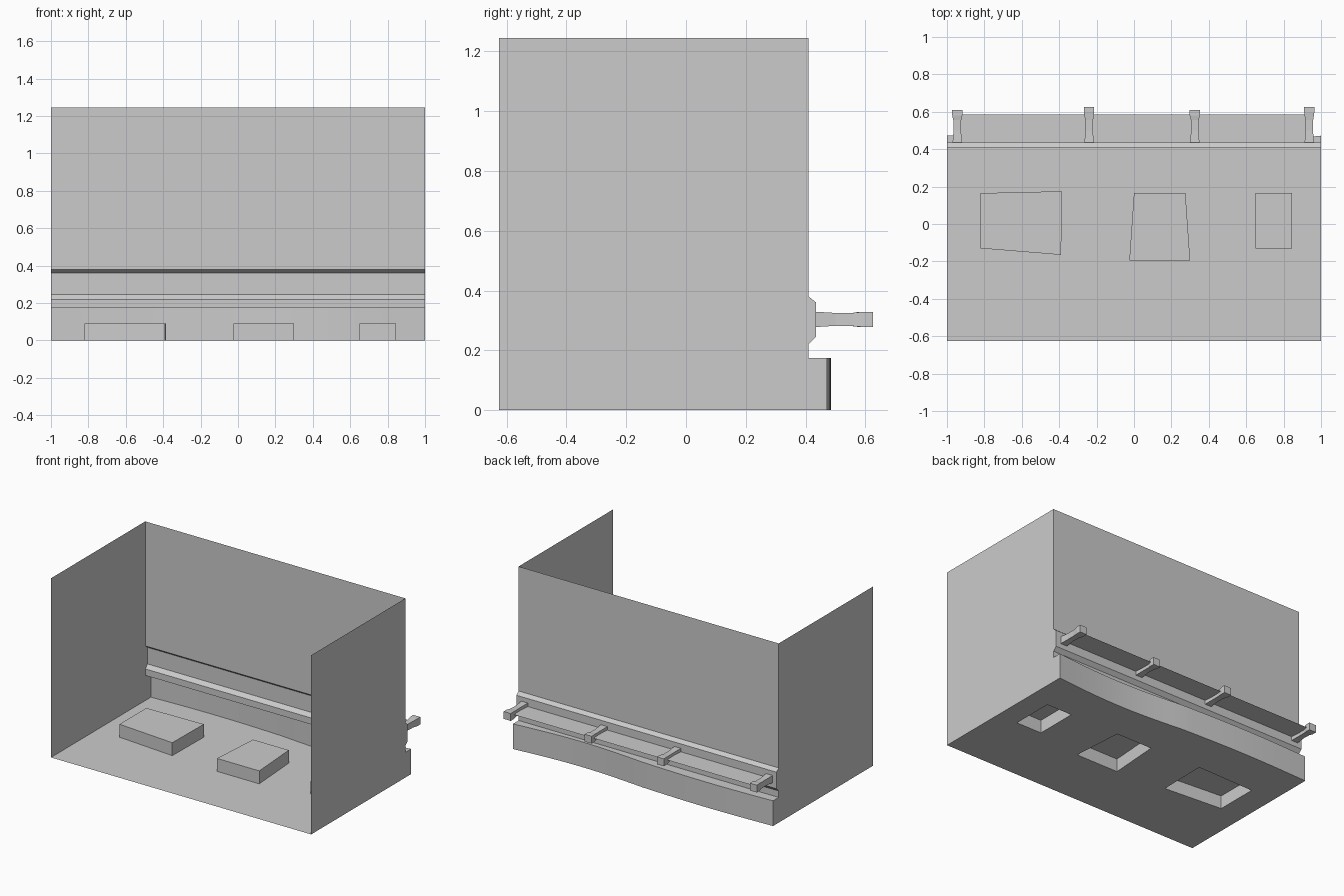
import bpy, bmesh, math

if "Cube" in bpy.data.objects:
    bpy.data.objects.remove(bpy.data.objects["Cube"])

Y0, H, LEDGE = -0.625, 1.245, 0.175
# back wall section (y, z), from ledge to top, with the chamfered moulding
WALL = [(0.41, LEDGE), (0.41, 0.22), (0.435, 0.245), (0.435, 0.36), (0.41, 0.38), (0.41, H)]
END_Y = 0.472


def make(name, verts, faces):
    me = bpy.data.meshes.new(name)
    me.from_pydata(verts, [], faces)
    ob = bpy.data.objects.new(name, me)
    bpy.context.collection.objects.link(ob)
    return ob


def strip(name, a, b, flip=False):
    """Quad strip between two equally long rows of points."""
    n = len(a)
    faces = [(i, i + 1, n + i + 1, n + i) for i in range(n - 1)]
    if flip:
        faces = [f[::-1] for f in faces]
    return make(name, a + b, faces)


def wave(x):
    s = -math.sin(math.pi * x)
    return END_Y + (0.013 if s > 0 else 0.03) * s


# gently waving line of the base, left to right
N = 24
curve = [(-1 + 2 * i / N, wave(-1 + 2 * i / N)) for i in range(N + 1)]

# raised blocks, hollow underneath (counter-clockwise outlines)
blocks = {
    "block_left": [(-0.82, -0.13), (-0.39, -0.165), (-0.385, 0.175), (-0.82, 0.165)],
    "block_middle": [(-0.025, -0.195), (0.30, -0.195), (0.275, 0.165), (0, 0.165)],
    "block_right": [(0.65, -0.13), (0.845, -0.13), (0.845, 0.165), (0.65, 0.165)],
}
for name, pts in blocks.items():
    v = [(x, y, 0) for x, y in pts] + [(x, y, 0.09) for x, y in pts]
    make(name, v, [(4, 5, 6, 7)] + [(i, (i + 1) % 4, 4 + (i + 1) % 4, 4 + i) for i in range(4)])

# floor with openings below the blocks
bm = bmesh.new()
for loop in [[(-1, Y0), (1, Y0)] + curve[::-1]] + list(blocks.values()):
    vs = [bm.verts.new((x, y, 0)) for x, y in loop]
    for i in range(len(vs)):
        bm.edges.new((vs[i], vs[(i + 1) % len(vs)]))
bmesh.ops.triangle_fill(bm, edges=bm.edges[:], use_beauty=True, normal=(0, 0, 1))
bmesh.ops.dissolve_limit(bm, angle_limit=0.01, verts=[], edges=bm.edges[:])
floor = make("floor", [], [])
bm.to_mesh(floor.data)
bm.free()

# curved base at the back and its ledge
low = [(x, y, 0) for x, y in curve]
high = [(x, y, LEDGE) for x, y in curve]
base = strip("curved_base", low, high, flip=True)
base.data.polygons.foreach_set("use_smooth", [True] * len(base.data.polygons))
strip("base_ledge", high, [(x, 0.41, LEDGE) for x, y in curve], flip=True)

# back wall with moulding
strip("back_wall", [(-1, y, z) for y, z in WALL], [(1, y, z) for y, z in WALL])

# side walls
side = [(Y0, 0), (END_Y, 0), (END_Y, LEDGE)] + WALL + [(Y0, H)]
for name, x in (("left_wall", -1), ("right_wall", 1)):
    idx = list(range(len(side)))
    make(name, [(x, y, z) for y, z in side], [idx if x > 0 else idx[::-1]])

# shelf plate
make("shelf_plate", [(-0.95, 0.435, 0.305), (0.94, 0.435, 0.305),
                     (0.94, 0.585, 0.305), (-0.95, 0.585, 0.305)], [(0, 1, 2, 3)])

# waisted brackets: rings along y of (position, half width, bottom, top)
for k, (cx, tip) in enumerate([(-0.945, 0.61), (-0.24, 0.625), (0.325, 0.61), (0.937, 0.625)]):
    rings = [(0.435, 0.025, 0.278, 0.329), (0.50, 0.02, 0.282, 0.325),
             (0.555, 0.021, 0.281, 0.325), (tip - 0.03, 0.027, 0.278, 0.329),
             (tip, 0.027, 0.278, 0.329)]
    v = []
    for y, w, b, t in rings:
        v += [(cx - w, y, b), (cx + w, y, b), (cx + w, y, t), (cx - w, y, t)]
    f = [(4 * r + i, 4 * r + 4 + i, 4 * r + 4 + (i + 1) % 4, 4 * r + (i + 1) % 4)
         for r in range(len(rings) - 1) for i in range(4)]
    f = [q[::-1] for q in f]
    e = 4 * (len(rings) - 1)
    make(f"bracket_{k + 1}", v, f + [(0, 1, 2, 3), (e + 3, e + 2, e + 1, e)])
